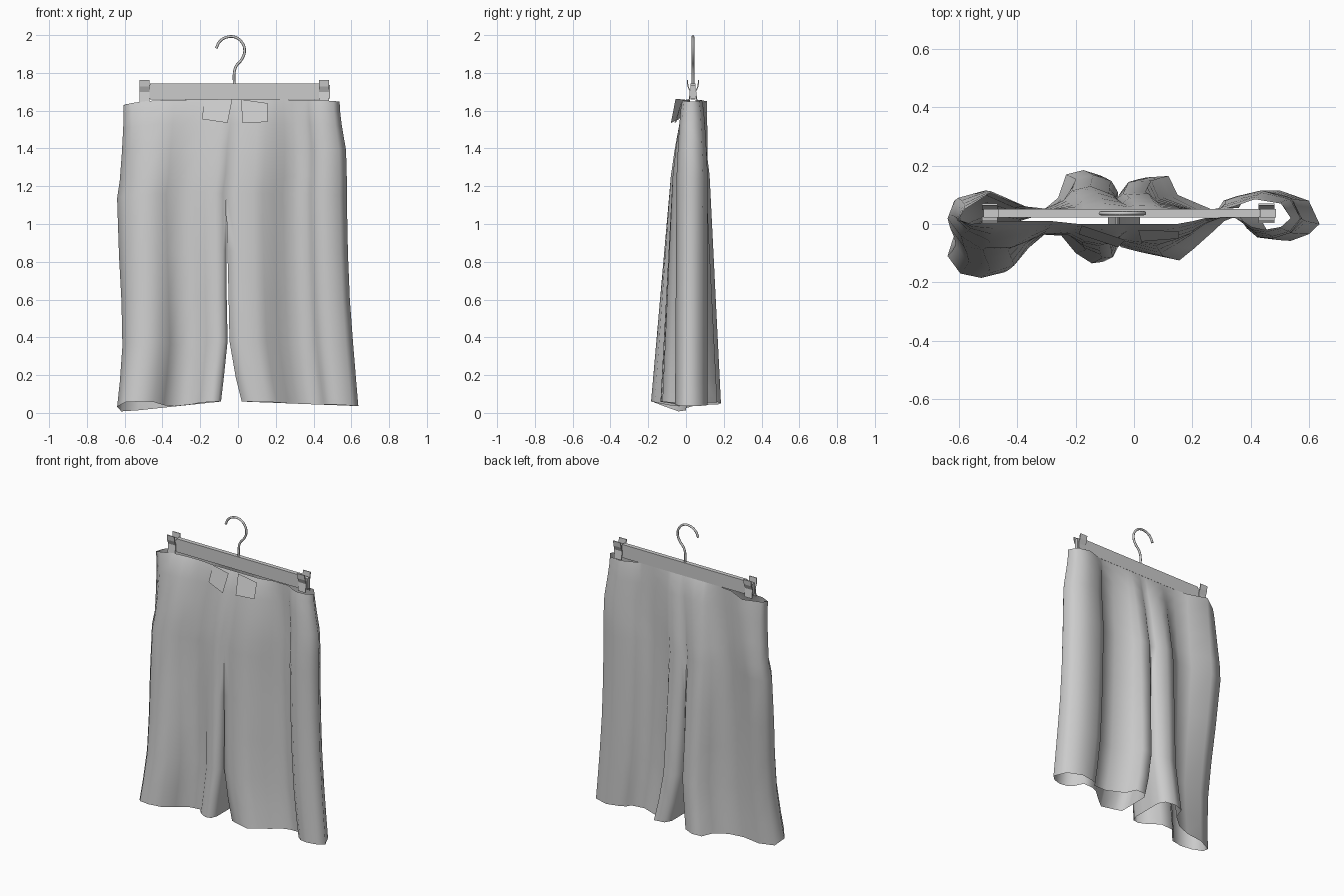
import bpy, bmesh
from mathutils import Vector

cube = bpy.data.objects.get("Cube")
if cube:
    bpy.data.objects.remove(cube, do_unlink=True)

grey = bpy.data.materials.new("plain grey")
grey.use_nodes = True
tone = (0.6, 0.6, 0.6, 1)
grey.diffuse_color = tone
for node in grey.node_tree.nodes:
    if node.type == "BSDF_PRINCIPLED":
        node.inputs["Base Color"].default_value = tone


def add_object(name, bm, smooth=False):
    mesh = bpy.data.meshes.new(name)
    bm.to_mesh(mesh)
    bm.free()
    for poly in mesh.polygons:
        poly.use_smooth = smooth
    mesh.materials.append(grey)
    obj = bpy.data.objects.new(name, mesh)
    bpy.context.collection.objects.link(obj)
    return obj


def add_box(name, low, high):
    bm = bmesh.new()
    bmesh.ops.create_cube(bm, size=1)
    low, high = Vector(low), Vector(high)
    for v in bm.verts:
        v.co = (low + high) / 2 + v.co * (high - low)
    return add_object(name, bm)


# Leg rings, inner front round to inner back:
# (share of leg width, y at hem, y at hip, y at waist)
RIGHT_RING = [
    (0, -.09, -.05, 0), (.03, -.13, -.065, 0), (.1, -.135, -.07, 0), (.2, -.1, -.06, 0),
    (.29, -.04, -.035, 0), (.45, -.035, -.035, .01), (.55, -.09, -.06, .01),
    (.64, -.165, -.08, .01), (.79, -.185, -.08, .01), (.92, -.17, -.03, 0),
    (1, -.11, .03, .01), (.96, -.04, .09, .05), (.8, 0, .115, .11), (.6, 0, .06, .06),
    (.44, .03, .05, .05), (.31, .09, .08, .05), (.26, .17, .11, .05),
    (.15, .185, .125, .05), (.04, .165, .1, .05), (0, .12, .08, .05)]
LEFT_RING = [
    (0, -.09, -.05, 0), (.08, -.105, -.06, 0), (.22, -.125, -.07, 0),
    (.3, -.085, -.055, 0), (.4, -.03, -.03, .01), (.47, .01, 0, .02),
    (.55, .03, .02, .02), (.66, .035, .025, .02), (.705, -.02, -.015, .01),
    (.76, -.05, -.045, -.01), (.84, -.058, -.05, -.02), (.94, -.035, -.03, -.01),
    (1, 0, .02, .02), (.94, .08, .09, .07), (.78, .115, .115, .085),
    (.65, .1, .095, .06), (.58, .085, .08, .05), (.55, .055, .05, .05),
    (.4, .05, .05, .05), (.21, .1, .075, .05), (.16, .165, .105, .05),
    (.04, .16, .1, .05), (0, .12, .08, .05)]

# Rows from waist to hem, with the inner and outer edge of each leg
ROWS = [0, .03, .08, .16, .25, .31, .5, .65, .8, .92, 1]
HIP = .25
CROTCH = 5
CENTRE = [-.02, -.022, -.025, -.04, -.05, -.063]
RIGHT_INNER = CENTRE + [-.061, -.06, -.055, -.075, -.09]
LEFT_INNER = CENTRE + [-.056, -.05, -.045, -.012, .02]
RIGHT_OUTER = [-.605, -.605, -.608, -.615, -.626, -.64, -.63, -.617, -.612, -.626, -.64]
LEFT_OUTER = [.538, .54, .55, .572, .576, .576, .582, .592, .61, .626, .637]
WAIST_Z = 1.658


def add_leg(bm, ring, inner, outer, sag, dip):
    rows = []
    for i, t in enumerate(ROWS):
        row = []
        for u, hem_y, hip_y, waist_y in ring:
            reach = min(1, max(0, (hem_y + .18) / .15))
            hem_z = .06 - sag * u * reach
            top_z = WAIST_Z - dip * u ** 6
            x = inner[i] + (outer[i] - inner[i]) * u
            # the cloth flares quickly to the hip, then evenly to the hem
            if t < HIP:
                y = waist_y + (hip_y - waist_y) * (t / HIP) ** .6
            else:
                y = hip_y + (hem_y - hip_y) * (t - HIP) / (1 - HIP)
            row.append(Vector((x, y, top_z + (hem_z - top_z) * t)))
        # inner wall closing the leg below the crotch
        if i >= CROTCH:
            row += [row[-1].lerp(row[0], k / 3) for k in (1, 2)]
        rows.append([bm.verts.new(p) for p in row])
    for i in range(len(ROWS) - 1):
        a, b = rows[i], rows[i + 1]
        count = len(a) if i >= CROTCH else len(ring) - 1
        for k in range(count):
            n = (k + 1) % len(a)
            bm.faces.new((a[k], b[k], b[n], a[n]))


# Shorts: two open legs joined above the crotch
bm = bmesh.new()
add_leg(bm, RIGHT_RING, RIGHT_INNER, RIGHT_OUTER, .058, .028)
add_leg(bm, LEFT_RING, LEFT_INNER, LEFT_OUTER, .024, .01)
bmesh.ops.remove_doubles(bm, verts=bm.verts[:], dist=.0005)
bmesh.ops.recalc_face_normals(bm, faces=bm.faces[:])
add_object("shorts", bm, smooth=True)

# Loose waist tabs on the front
TABS = {
    "right_waist_tab": [(-.19, -.035, 1.555), (-.055, -.08, 1.535),
                        (-.03, -.055, 1.663), (-.18, -.005, 1.658)],
    "left_waist_tab": [(.025, -.06, 1.535), (.155, -.05, 1.54),
                       (.155, -.025, 1.64), (.015, -.02, 1.66)]}
for name, corners in TABS.items():
    bm = bmesh.new()
    bm.faces.new([bm.verts.new(p) for p in corners])
    add_object(name, bm)

# Hanger bar
BAR_Y = .037
add_box("hanger_bar", (-.465, BAR_Y - .014, 1.658), (.43, BAR_Y + .014, 1.745))

# Clips: two sprung jaws mirrored about the bar, and a block between them
JAW = [(.03, 1.762), (.027, 1.73), (.014, 1.70), (.022, 1.645)]
for side, x in (("right", -.495), ("left", .455)):
    bm = bmesh.new()
    for sign in (-1, 1):
        edges = [[bm.verts.new((x + dx, BAR_Y + sign * d, z)) for d, z in JAW]
                 for dx in (-.027, .027)]
        for k in range(len(JAW) - 1):
            bm.faces.new((edges[0][k], edges[1][k], edges[1][k + 1], edges[0][k + 1]))
    jaws = add_object(side + "_clip_jaws", bm)
    plate = jaws.modifiers.new("thickness", "SOLIDIFY")
    plate.thickness = .006
    plate.offset = 0
    add_box(side + "_clip_block", (x - .022, BAR_Y - .014, 1.665),
            (x + .033, BAR_Y + .014, 1.735))

# Wire hook
PATH = [(-.02, 1.74), (-.02, 1.8), (-.01, 1.835), (.02, 1.872), (.035, 1.915),
        (.022, 1.96), (-.015, 1.989), (-.06, 1.989), (-.098, 1.965), (-.115, 1.93)]
curve = bpy.data.curves.new("hook", "CURVE")
curve.dimensions = "3D"
curve.bevel_depth = .007
curve.bevel_resolution = 2
curve.resolution_u = 4
curve.use_fill_caps = True
spline = curve.splines.new("BEZIER")
spline.bezier_points.add(len(PATH) - 1)
for point, (x, z) in zip(spline.bezier_points, PATH):
    point.co = (x, BAR_Y, z)
    point.handle_left_type = point.handle_right_type = "AUTO"
curve.materials.append(grey)
hook = bpy.data.objects.new("hook", curve)
bpy.context.collection.objects.link(hook)
